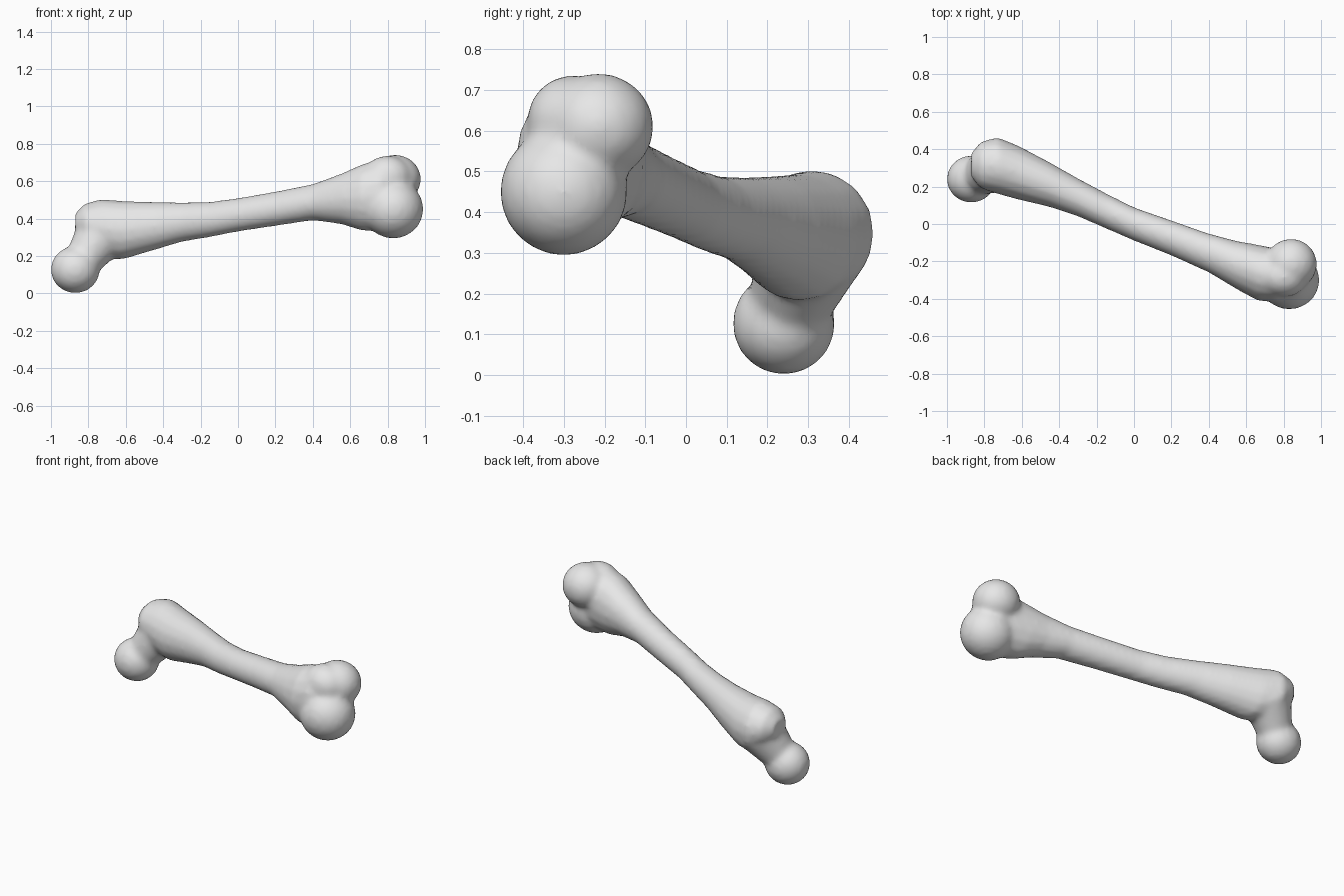
import bpy, bmesh, math
from mathutils import Matrix, Vector

cube = bpy.data.objects.get("Cube")
if cube:
    bpy.data.objects.remove(cube, do_unlink=True)

bone_grey = bpy.data.materials.new("bone grey")
bone_grey.use_nodes = True
colour = (0.8, 0.8, 0.8, 1)
bone_grey.diffuse_color = colour
bone_grey.node_tree.nodes["Principled BSDF"].inputs["Base Color"].default_value = colour

SIDES = 16
bm = bmesh.new()


def loft(sections):
    """Skin upright oval sections: x, lowest y, highest y, lowest z, highest z."""
    rings = []
    for x, y0, y1, z0, z1 in sections:
        ring = []
        for i in range(SIDES):
            a = math.tau * i / SIDES
            ring.append(bm.verts.new((x, (y0 + y1) / 2 + (y1 - y0) / 2 * math.cos(a),
                                      (z0 + z1) / 2 + (z1 - z0) / 2 * math.sin(a))))
        rings.append(ring)
    for r, s in zip(rings, rings[1:]):
        for i in range(SIDES):
            j = (i + 1) % SIDES
            bm.faces.new((r[i], r[j], s[j], s[i]))
    bm.faces.new(rings[0])
    bm.faces.new(rings[-1])


def knob(centre, radii):
    """Rounded end of the bone."""
    m = Matrix.Translation(centre) @ Matrix.Diagonal((*radii, 1))
    bmesh.ops.create_icosphere(bm, subdivisions=3, radius=1.015, matrix=m)


def taper(start, end, r_start, r_end):
    """Tapered round bar between two points."""
    a, b = Vector(start), Vector(end)
    turn = (b - a).to_track_quat('Z', 'Y').to_matrix().to_4x4()
    bmesh.ops.create_cone(bm, cap_ends=True, segments=SIDES, radius1=r_start,
                          radius2=r_end, depth=(b - a).length,
                          matrix=Matrix.Translation((a + b) / 2) @ turn)


# Shaft, from the flared hip end to the flared knee end
loft([
    (-.87, .25, .38, .32, .43),
    (-.82, .19, .44, .26, .48),
    (-.73, .16, .465, .19, .505),
    (-.62, .13, .42, .18, .495),
    (-.45, .09, .33, .23, .49),
    (-.30, .04, .245, .275, .487),
    (-.15, -.025, .165, .30, .49),
    (0, -.09, .09, .33, .51),
    (.20, -.17, .02, .36, .545),
    (.40, -.26, -.05, .39, .585),
    (.55, -.35, -.09, .37, .64),
    (.66, -.41, -.11, .335, .69),
    (.76, -.42, -.13, .33, .72),
    (.88, -.38, -.16, .36, .69),
    (.94, -.33, -.20, .42, .62),
])

# Neck and ball of the hip end
taper((-.72, .31, .33), (-.86, .24, .13), .145, .09)
knob((-.87, .24, .127), (.13, .125, .125))

# Two knuckles and the front ridge of the knee end
knob((.84, -.215, .61), (.137, .135, .13))
knob((.83, -.30, .45), (.16, .155, .155))
knob((.80, -.28, .62), (.13, .11, .115))

bmesh.ops.recalc_face_normals(bm, faces=bm.faces[:])
mesh = bpy.data.meshes.new("bone")
bm.to_mesh(mesh)
bm.free()
mesh.materials.append(bone_grey)
bone = bpy.data.objects.new("bone", mesh)
bpy.context.collection.objects.link(bone)

# Fuse the parts into one skin and soften the joins
fuse = bone.modifiers.new("fuse", 'REMESH')
fuse.mode = 'VOXEL'
fuse.voxel_size = .015
fuse.use_smooth_shade = True
soften = bone.modifiers.new("soften", 'SMOOTH')
soften.factor = .5
soften.iterations = 8

bpy.context.view_layer.objects.active = bone
bone.select_set(True)
bpy.ops.object.shade_smooth()
